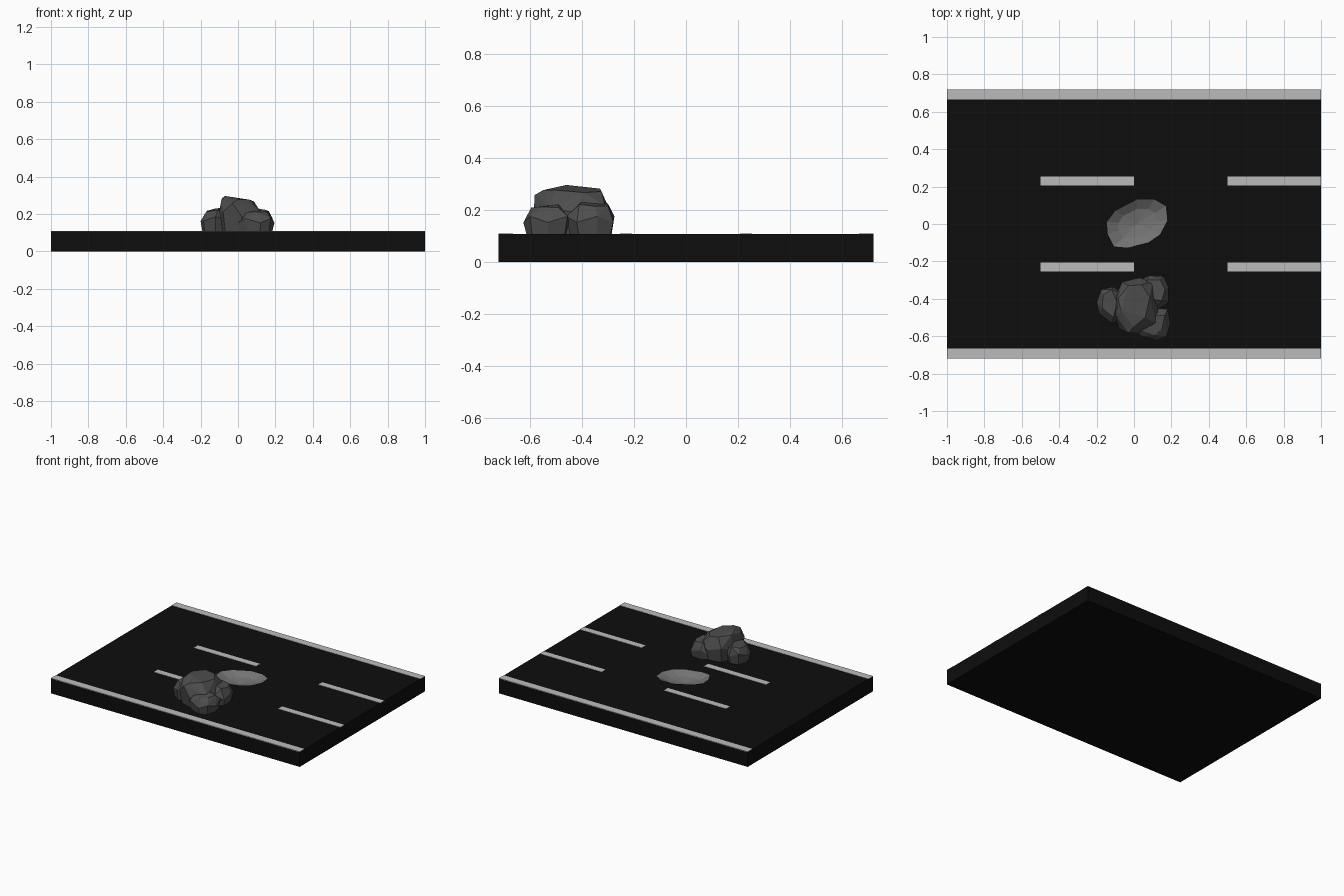
import bpy, bmesh
from mathutils import Vector

if "Cube" in bpy.data.objects:
    bpy.data.objects.remove(bpy.data.objects["Cube"])

TOP = 0.108          # road surface height
W, D = 1.0, 0.72     # half length, half width


def material(name, v):
    m = bpy.data.materials.new(name)
    m.diffuse_color = (v, v, v, 1)
    m.use_nodes = True
    m.node_tree.nodes["Principled BSDF"].inputs["Base Color"].default_value = m.diffuse_color
    return m


asphalt = material("asphalt", 0.004)
paint = material("paint", 0.5)
gravel = material("gravel", 0.17)
stone = material("stone", 0.075)


def finish(name, bm, *mats):
    bmesh.ops.recalc_face_normals(bm, faces=bm.faces)
    me = bpy.data.meshes.new(name)
    bm.to_mesh(me)
    bm.free()
    for m in mats:
        me.materials.append(m)
    ob = bpy.data.objects.new(name, me)
    bpy.context.collection.objects.link(ob)
    return ob


def band(bm, a, b, mat=0):
    # quads between two closed rings of equal length
    for i in range(len(a)):
        j = (i + 1) % len(a)
        bm.faces.new((a[i], a[j], b[j], b[i])).material_index = mat


# Road slab with a shallow faceted pothole
bm = bmesh.new()
corners = [(-W, -D), (W, -D), (W, D), (-W, D)]
rim_xy = [(-.14, -.055), (-.107, -.12), (-.03, -.127), (.075, -.10), (.14, -.055),
          (.178, .02), (.17, .095), (.11, .13), (.015, .13), (-.10, .07), (-.145, .01)]
outer = [bm.verts.new((x, y, TOP)) for x, y in corners]
rim = [bm.verts.new((x, y, TOP)) for x, y in rim_xy]
edges = [bm.edges.new((r[i - 1], r[i])) for r in (outer, rim) for i in range(len(r))]
bmesh.ops.triangle_fill(bm, use_beauty=True, edges=edges, normal=(0, 0, 1))
base = [bm.verts.new((x, y, 0)) for x, y in corners]
band(bm, base, outer)
bm.faces.new(base[::-1])
inner = [bm.verts.new((.015 + (x - .015) * .62, y * .62, TOP - .03)) for x, y in rim_xy]
band(bm, rim, inner, 1)
centre = bm.verts.new((.015, 0, TOP - .045))
for i in range(len(inner)):
    bm.faces.new((inner[i - 1], inner[i], centre)).material_index = 1
finish("road_with_pothole", bm, asphalt, gravel)


# Painted lane markings
def stripe(name, x0, x1, y0, y1):
    bm = bmesh.new()
    bmesh.ops.create_cube(bm, size=1)
    for v in bm.verts:
        v.co = Vector((x1 if v.co.x > 0 else x0, y1 if v.co.y > 0 else y0,
                       TOP + (.002 if v.co.z > 0 else -.002)))
    finish(name, bm, paint)


for s, side in ((-1, "front"), (1, "back")):
    stripe(side + "_edge_line", -W, W, *sorted((s * .665, s * D)))
    for k, x in enumerate((-.5, .5)):
        stripe(f"{side}_lane_dash_{k + 1}", x, x + .5, *sorted((s * .207, s * .253)))


# Rocks: convex hull of a shrunken base, a wide belt and a chiselled top
def rock(name, belt, z, top, shrink=.86):
    bm = bmesh.new()
    c = sum((Vector(p) for p in belt), Vector((0, 0))) / len(belt)
    for i, p in enumerate(belt):
        b = c + (Vector(p) - c) * shrink
        bm.verts.new((b.x, b.y, TOP - .003))
        bm.verts.new((p[0], p[1], z + (.012 if i % 2 else -.012)))
    for p in top:
        bm.verts.new(p)
    hull = bmesh.ops.convex_hull(bm, input=bm.verts)
    junk = [g for g in hull["geom_interior"] + hull["geom_unused"]
            if isinstance(g, bmesh.types.BMVert)]
    bmesh.ops.delete(bm, geom=list(set(junk)), context='VERTS')
    bmesh.ops.dissolve_limit(bm, angle_limit=.12, verts=bm.verts, edges=bm.edges)
    finish(name, bm, stone)


rock("main_rock",
     [(-.1, -.39), (-.065, -.31), (.03, -.287), (.10, -.31), (.13, -.42),
      (.12, -.53), (.02, -.585), (-.08, -.56), (-.105, -.48)], .2,
     [(-.09, -.5, .27), (-.085, -.4, .285), (-.07, -.46, .297), (0, -.55, .277),
      (.06, -.5, .277), (.085, -.39, .268), (.04, -.325, .272), (-.03, -.33, .283),
      (-.03, -.582, .258)])
rock("left_rock",
     [(-.2, -.42), (-.175, -.35), (-.11, -.335), (-.05, -.38), (-.06, -.5),
      (-.12, -.53), (-.185, -.48)], .175,
     [(-.165, -.38, .218), (-.12, -.35, .23), (-.09, -.42, .233), (-.11, -.5, .222),
      (-.17, -.45, .212)])
rock("front_right_rock",
     [(.0, -.57), (.04, -.6), (.12, -.625), (.175, -.6), (.195, -.53),
      (.18, -.455), (.12, -.45), (.03, -.48)], .165,
     [(.04, -.57, .205), (.11, -.595, .21), (.15, -.56, .213), (.165, -.49, .21),
      (.11, -.49, .222), (.04, -.51, .218)])
rock("back_right_rock",
     [(.03, -.30), (.08, -.275), (.16, -.28), (.185, -.34), (.185, -.42),
      (.12, -.46), (.04, -.42)], .165,
     [(.07, -.30, .225), (.14, -.30, .217), (.165, -.35, .215), (.15, -.41, .222),
      (.08, -.4, .235)])
